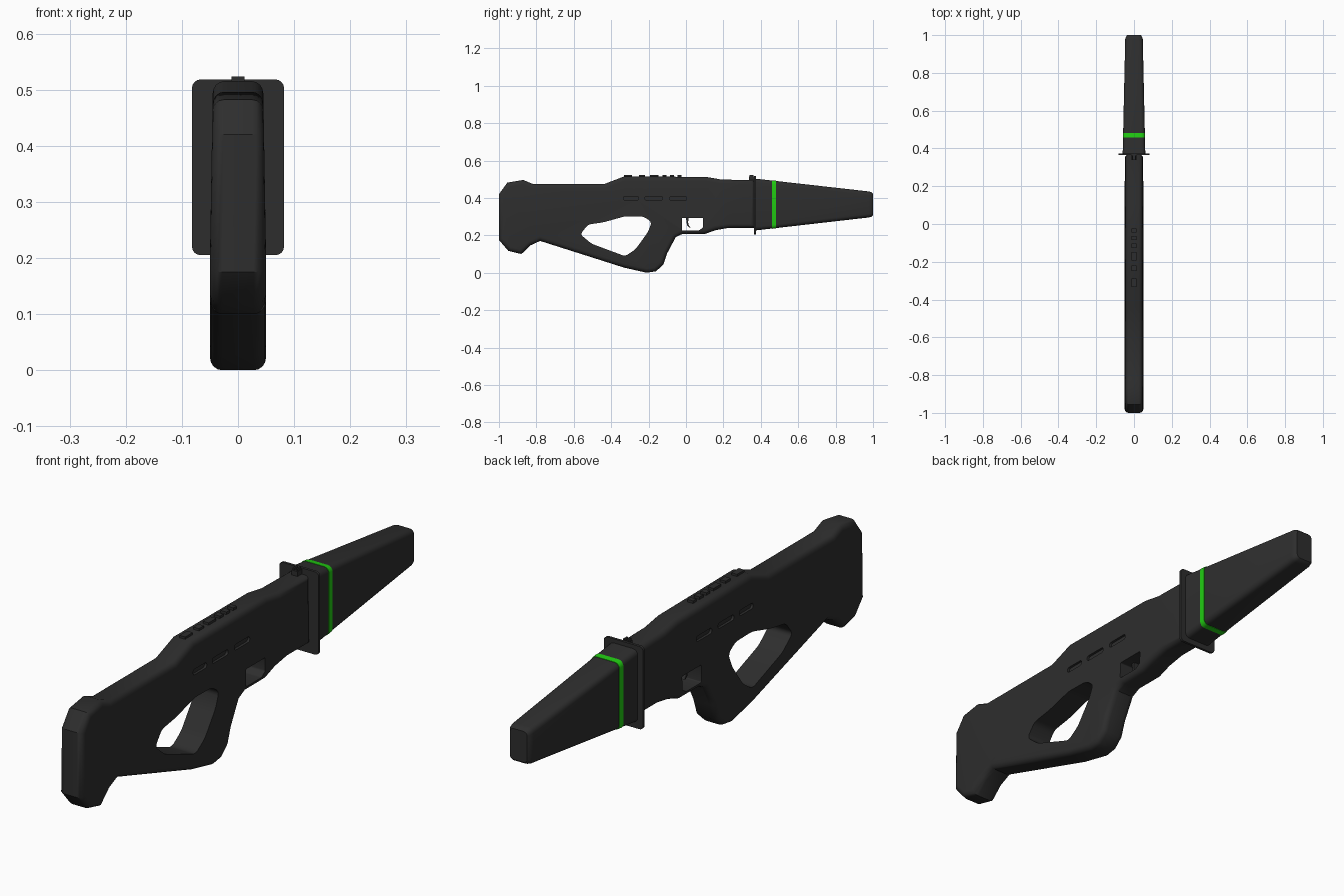
import bpy, bmesh, math

cube = bpy.data.objects.get("Cube")
if cube:
    bpy.data.objects.remove(cube)


def material(name, color):
    m = bpy.data.materials.new(name)
    m.use_nodes = True
    m.diffuse_color = color
    bsdf = m.node_tree.nodes["Principled BSDF"]
    bsdf.inputs["Base Color"].default_value = color
    bsdf.inputs["Roughness"].default_value = 0.6
    return m


BLACK = material("matte black", (0.027, 0.027, 0.027, 1))
GREEN = material("bright green", (0.015, 0.6, 0.006, 1))


def finish(bm, name, mats=(BLACK,), smooth=True):
    bmesh.ops.recalc_face_normals(bm, faces=bm.faces)
    me = bpy.data.meshes.new(name)
    bm.to_mesh(me)
    bm.free()
    ob = bpy.data.objects.new(name, me)
    bpy.context.collection.objects.link(ob)
    for m in mats:
        me.materials.append(m)
    if smooth:
        shade(ob)
    return ob


def select(ob):
    bpy.ops.object.select_all(action='DESELECT')
    ob.select_set(True)
    bpy.context.view_layer.objects.active = ob


def shade(ob):
    select(ob)
    bpy.ops.object.shade_smooth_by_angle(angle=math.radians(35))


def prism(points, x0, x1, corner=0.0):
    """Extrude a (y, z) outline along x; optionally round its corners."""
    bm = bmesh.new()
    face = bm.faces.new([bm.verts.new((x0, y, z)) for y, z in points])
    top = bmesh.ops.extrude_face_region(bm, geom=[face])["geom"]
    for v in top:
        if isinstance(v, bmesh.types.BMVert):
            v.co.x = x1
    if corner:
        sides = [e for e in bm.edges if abs(e.verts[0].co.x - e.verts[1].co.x) > 1e-5]
        bmesh.ops.bevel(bm, geom=sides, offset=corner, segments=3, profile=0.5, affect='EDGES')
    return bm


def box(y0, y1, z0, z1):
    return [(y0, z0), (y1, z0), (y1, z1), (y0, z1)]


def rounded_ring(bm, y, w, z0, z1, r, n=4):
    """Rounded rectangle of half width w at depth y."""
    ring = []
    for i, (sx, top) in enumerate([(1, 1), (-1, 1), (-1, 0), (1, 0)]):
        cx, cz = sx * (w - r), (z1 - r if top else z0 + r)
        for k in range(n + 1):
            a = math.pi / 2 * (i + k / n)
            ring.append(bm.verts.new((cx + r * math.cos(a), y, cz + r * math.sin(a))))
    return ring


def loft(name, sections, mats=(BLACK,), green=()):
    bm = bmesh.new()
    rings = [rounded_ring(bm, *s) for s in sections]
    for j, (a, b) in enumerate(zip(rings, rings[1:])):
        for i in range(len(a)):
            k = (i + 1) % len(a)
            f = bm.faces.new((a[i], a[k], b[k], b[i]))
            f.material_index = int(j in green)
    bm.faces.new(rings[0])
    bm.faces.new(rings[-1])
    return finish(bm, name, mats)


# Stock, grip and receiver in one moulded body
outline = [(-1, .42), (-.955, .482), (-.87, .496), (-.82, .475), (-.435, .475),
           (-.33, .515), (.11, .512), (.19, .498), (.368, .495), (.368, .24),
           (.23, .24), (.16, .228), (.1, .207), (-.02, .207), (-.055, .19),
           (-.1, .105), (-.12, .045), (-.16, .008), (-.21, 0), (-.33, .027),
           (-.78, .17), (-.83, .147), (-.88, .1), (-.95, .117), (-1, .175)]
bm = prism(outline, -.05, .05)
rims = [e for e in bm.edges if abs(e.verts[0].co.x - e.verts[1].co.x) < 1e-5]
bmesh.ops.bevel(bm, geom=rims, offset=.022, segments=4, profile=0.5,
                affect='EDGES', clamp_overlap=True)
for v in bm.verts:
    v.co.x *= 1 - .1 * min(1, max(0, (v.co.z - .2) / .3))
body = finish(bm, "stock_and_receiver", smooth=False)

# Openings: thumbhole, trigger window and side slots
thumbhole = [(-.565, .205), (-.525, .257), (-.44, .27), (-.325, .302), (-.225, .3),
             (-.183, .27), (-.205, .215), (-.27, .125), (-.325, .088), (-.505, .155)]
window = [(-.022, .226), (.07, .226), (.092, .242), (.092, .292), (-.022, .292)]
cutters = [prism(thumbhole, -.1, .1, .016), prism(window, -.1, .1, .004)]
for y0, y1 in [(-.335, -.253), (-.22, -.125), (-.088, .004)]:
    for side in (-1, 1):
        cutters.append(prism(box(y0, y1, .387, .408), side * .037, side * .1, .009))
for c in cutters:
    cutter = finish(c, "cutter", smooth=False)
    cutter.hide_render = True
    mod = body.modifiers.new("cut", 'BOOLEAN')
    mod.operation = 'DIFFERENCE'
    mod.solver = 'EXACT'
    mod.object = cutter
    select(body)
    bpy.ops.object.modifier_apply(modifier=mod.name)
    bpy.data.objects.remove(cutter)
shade(body)

# Curved trigger blade
trigger = [(.0, .3), (.016, .3), (.011, .272), (.014, .255), (.024, .243),
           (.018, .241), (.006, .252), (.002, .272)]
finish(prism(trigger, -.01, .01), "trigger")

# Sighting ribs along the top
for y, length in [(-.31, .045), (-.235, .03), (-.17, .045), (-.115, .022),
                  (-.075, .022), (-.035, .02)]:
    finish(prism(box(y - length / 2, y + length / 2, .5, .523), -.012, .012), "top_rib")

# Notched front sight
finish(prism(box(.338, .364, .49, .514), -.012, .012), "front_sight_base")
for side in (-1, 1):
    finish(prism(box(.34, .362, .505, .522), side * .004, side * .01), "front_sight_prong")

# Flange plate between receiver and shroud
loft("flange_plate", [(.364, .082, .205, .518, .015), (.374, .082, .205, .518, .015)])

# Tapered muzzle shroud with a coloured band
def shroud_section(y, grow=0.0):
    t = (y - .37) / .63
    return (y, .06 - .014 * t + grow, .226 + .072 * t - grow, .503 - .071 * t + grow, .02)


tip = shroud_section(.978)
ends = [(y, tip[1] - d, tip[2] + d, tip[3] - d, .02 - d / 2)
        for y, d in [(.992, .004), (1.0, .011)]]
sections = [shroud_section(.37), shroud_section(.459), shroud_section(.459, .0015),
            shroud_section(.481, .0015), shroud_section(.481), tip] + ends
loft("muzzle_shroud", sections, (BLACK, GREEN), green=(1, 2, 3))
